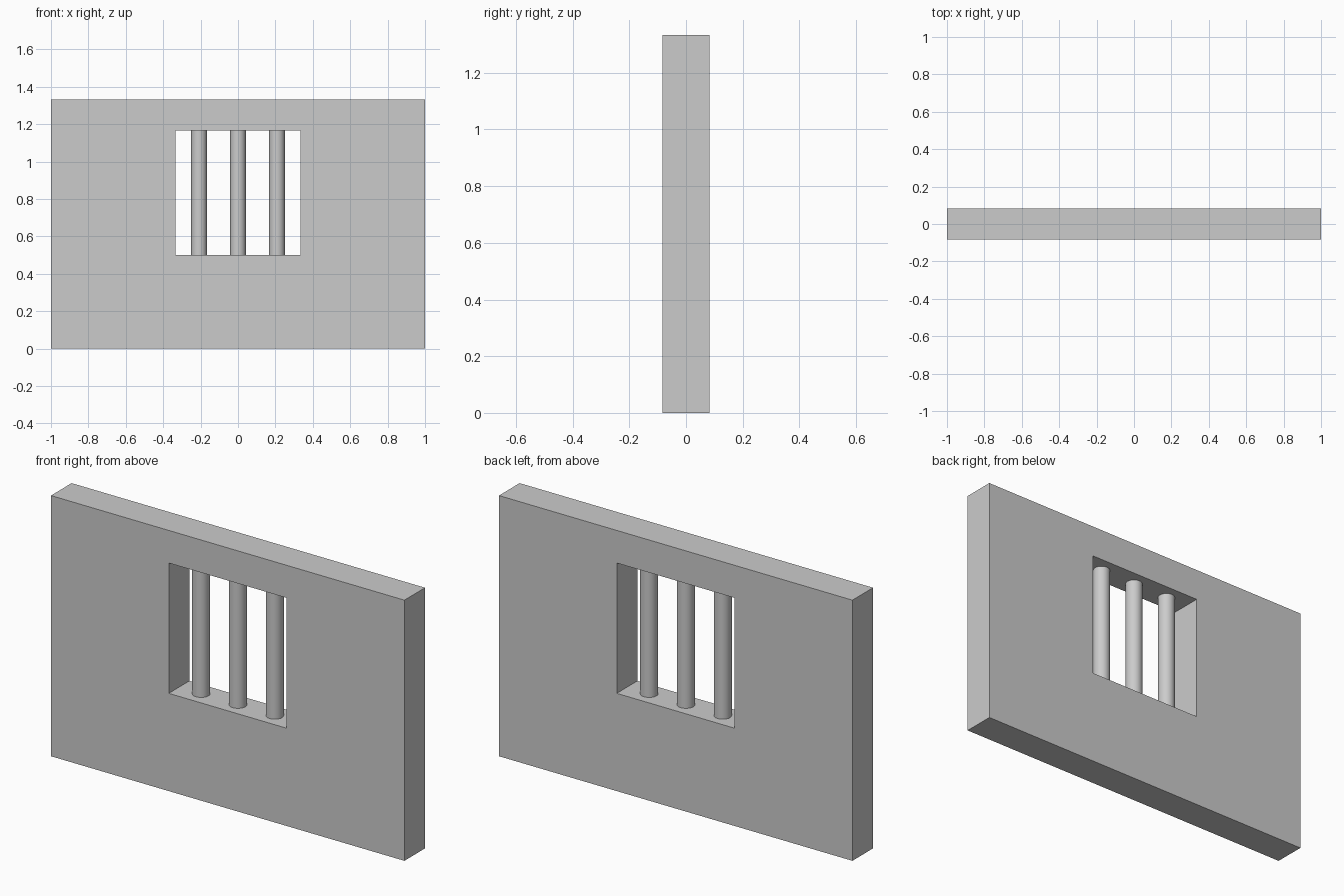
import bpy
import math

# Remove the default object only
cube = bpy.data.objects.get("Cube")
if cube:
    bpy.data.objects.remove(cube, do_unlink=True)

WIDTH, DEPTH, HEIGHT = 2.0, 1 / 6, 4 / 3
OPENING = 2 / 3
SILL = 0.5
BAR_RADIUS = 0.0417
BAR_SPACING = 0.2083

# Single grey stone colour
grey = bpy.data.materials.new("stone_grey")
grey.use_nodes = True
colour = (0.6, 0.6, 0.6, 1)
grey.diffuse_color = colour
grey.node_tree.nodes["Principled BSDF"].inputs["Base Color"].default_value = colour


def box(name, size, centre):
    bpy.ops.mesh.primitive_cube_add(size=1, location=centre)
    obj = bpy.context.object
    obj.name = name
    obj.scale = size
    bpy.ops.object.transform_apply(location=False, rotation=False, scale=True)
    obj.data.materials.append(grey)
    return obj


# Wall slab with a square window cut through it
cutter = box("window_cutter", (OPENING, DEPTH * 3, OPENING), (0, 0, SILL + OPENING / 2))
cutter.hide_render = True
cutter.hide_set(True)
wall = box("wall", (WIDTH, DEPTH, HEIGHT), (0, 0, HEIGHT / 2))
cut = wall.modifiers.new("window_opening", "BOOLEAN")
cut.operation = "DIFFERENCE"
cut.solver = "EXACT"
cut.object = cutter

# Apply the cut so the wall stands alone, then drop the cutter
bpy.context.view_layer.objects.active = wall
bpy.ops.object.modifier_apply(modifier=cut.name)
bpy.data.objects.remove(cutter, do_unlink=True)

# Three round bars from sill to lintel
for side, name in ((-1, "right_bar"), (0, "middle_bar"), (1, "left_bar")):
    bpy.ops.mesh.primitive_cylinder_add(
        vertices=32, radius=BAR_RADIUS, depth=OPENING,
        location=(side * BAR_SPACING, 0, SILL + OPENING / 2))
    bar = bpy.context.object
    bar.name = name
    bar.data.materials.append(grey)
    bpy.ops.object.shade_smooth_by_angle(angle=math.radians(30))
